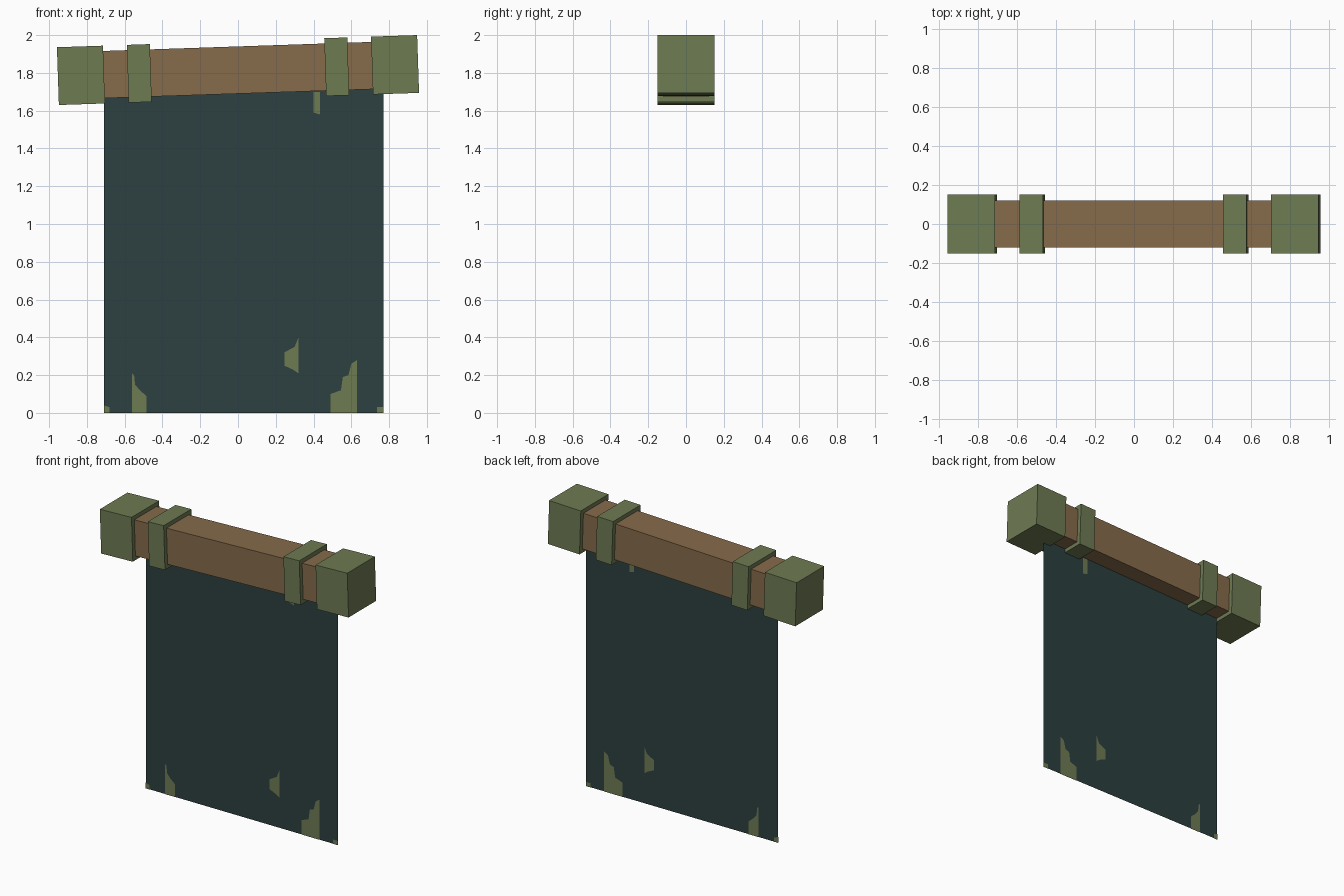
import bpy, math
from mathutils import Matrix

cube = bpy.data.objects.get("Cube")
if cube:
    bpy.data.objects.remove(cube, do_unlink=True)


def material(name, rgb):
    mat = bpy.data.materials.new(name)
    mat.use_nodes = True
    mat.diffuse_color = (*rgb, 1)
    bsdf = next(n for n in mat.node_tree.nodes if n.type == 'BSDF_PRINCIPLED')
    bsdf.inputs["Base Color"].default_value = (*rgb, 1)
    return mat


green = material("moss green", (0.155, 0.198, 0.086))
brown = material("wood brown", (0.238, 0.147, 0.070))
teal = material("dark teal cloth", (0.026, 0.051, 0.051))

# The whole pole leans slightly, higher at its left end
TILT = Matrix.Translation((0, 0, 1.815)) @ Matrix.Rotation(math.radians(-1.93), 4, 'Y')


def pole_box(name, x, width, depth, height, mat):
    bpy.ops.mesh.primitive_cube_add(size=1)
    ob = bpy.context.object
    ob.name = name
    ob.data.transform(TILT @ Matrix.Translation((x, 0, 0))
                      @ Matrix.Diagonal((width, depth, height, 1)))
    ob.data.materials.append(mat)


def flat_panel(name, outline, y, mat):
    pts = outline if y <= 0 else outline[::-1]
    mesh = bpy.data.meshes.new(name)
    mesh.from_pydata([(x, y, z) for x, z in pts], [], [range(len(pts))])
    mesh.materials.append(mat)
    ob = bpy.data.objects.new(name, mesh)
    bpy.context.collection.objects.link(ob)


# Wooden pole with end caps and binding bands
pole_box("pole", 0, 1.6, 0.244, 0.25, brown)
for side, sign in (("left", 1), ("right", -1)):
    pole_box(side + "_end_cap", sign * 0.832, 0.244, 0.304, 0.306, green)
    pole_box(side + "_band", sign * 0.523, 0.122, 0.304, 0.306, green)

# Hanging cloth, a single sheet tucked into the pole
flat_panel("cloth", [(-0.71, 0), (0.77, 0), (0.77, 1.76), (-0.71, 1.74)], 0, teal)

# Worn patches, repeated on both sides of the cloth
patches = {
    "narrow_patch": [(-.56, 0), (-.485, 0), (-.485, .09), (-.52, .12),
                     (-.545, .15), (-.55, .2), (-.56, .21)],
    "middle_patch": [(.32, .21), (.32, .4), (.3, .35), (.245, .32),
                     (.245, .25), (.29, .23)],
    "wide_patch": [(.49, 0), (.63, 0), (.63, .28), (.6, .26), (.585, .2),
                   (.555, .19), (.545, .12), (.49, .1)],
    "upper_patch": [(.4, 1.59), (.435, 1.58), (.435, 1.7), (.4, 1.7)],
    "right_corner_patch": [(-.71, 0), (-.68, 0), (-.68, .03), (-.71, .04)],
    "left_corner_patch": [(.735, 0), (.77, 0), (.77, .03), (.735, .03)],
}
for name, outline in patches.items():
    flat_panel(name + "_front", outline, -0.002, green)
    flat_panel(name + "_back", outline, 0.002, green)
